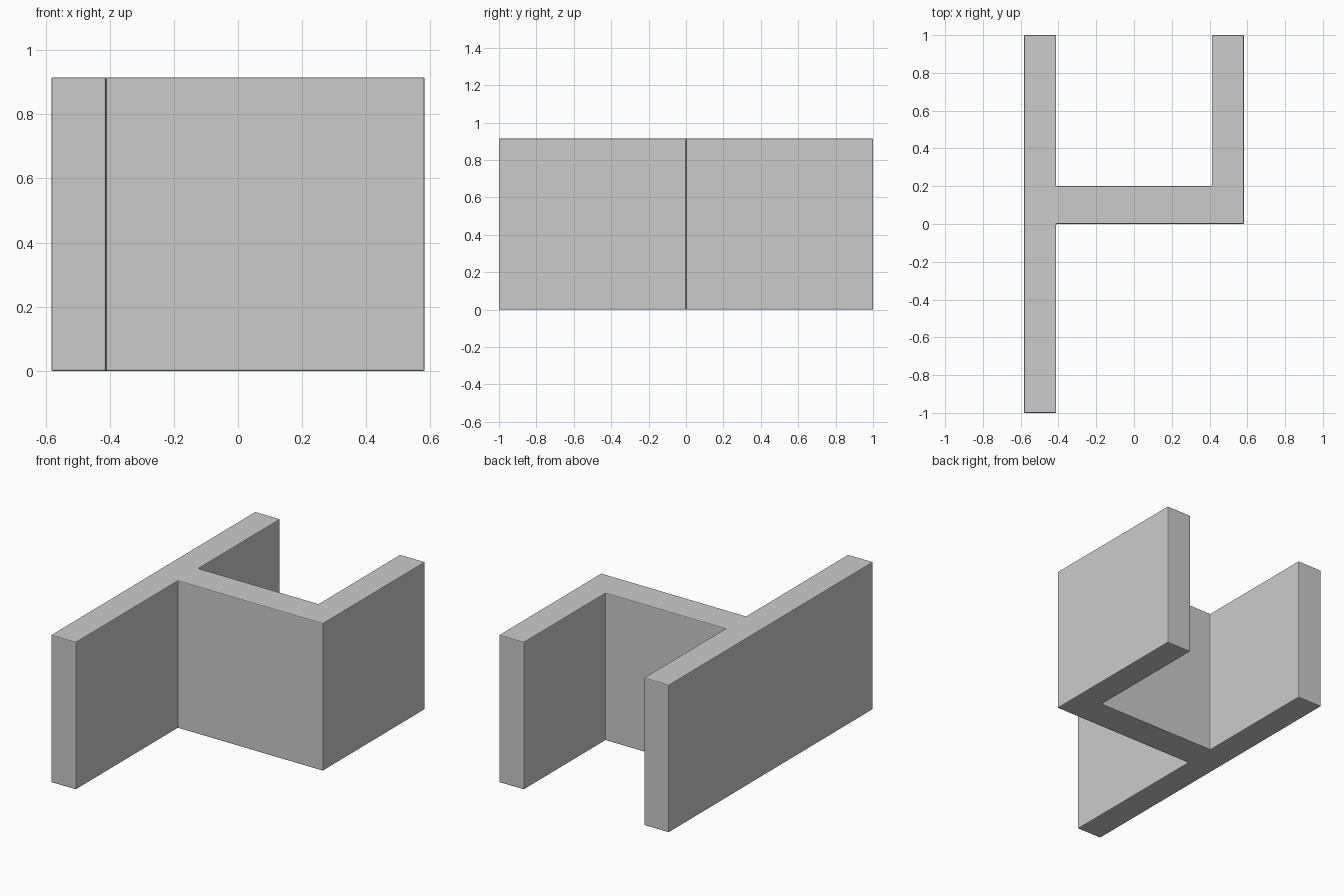
import bpy
import bmesh

cube = bpy.data.objects.get("Cube")
if cube:
    bpy.data.objects.remove(cube, do_unlink=True)

HEIGHT = 0.915
OUTER, INNER = 0.582, 0.412

# Plain grey finish
grey = bpy.data.materials.new("plain_grey")
grey.use_nodes = True
colour = (0.6, 0.6, 0.6, 1)
grey.diffuse_color = colour
grey.node_tree.nodes["Principled BSDF"].inputs["Base Color"].default_value = colour

# Floor outline: long wall, crossbar and short wall in one piece
outline = [(-OUTER, -1), (-INNER, -1), (-INNER, 0), (OUTER, 0), (OUTER, 1),
           (INNER, 1), (INNER, 0.2), (-INNER, 0.2), (-INNER, 1), (-OUTER, 1)]

# Extrude the outline upwards
bm = bmesh.new()
base = bm.faces.new([bm.verts.new((x, y, 0)) for x, y in outline])
top = bmesh.ops.extrude_face_region(bm, geom=[base], use_keep_orig=True)
bmesh.ops.translate(bm, vec=(0, 0, HEIGHT),
                    verts=[v for v in top["geom"] if isinstance(v, bmesh.types.BMVert)])
bmesh.ops.recalc_face_normals(bm, faces=bm.faces)

mesh = bpy.data.meshes.new("wall_block")
bm.to_mesh(mesh)
bm.free()
mesh.materials.append(grey)
block = bpy.data.objects.new("wall_block", mesh)
bpy.context.collection.objects.link(block)

# Slightly eased edges
bevel = block.modifiers.new("eased_edges", "BEVEL")
bevel.width = 0.005
bevel.segments = 2
bevel.limit_method = "ANGLE"
